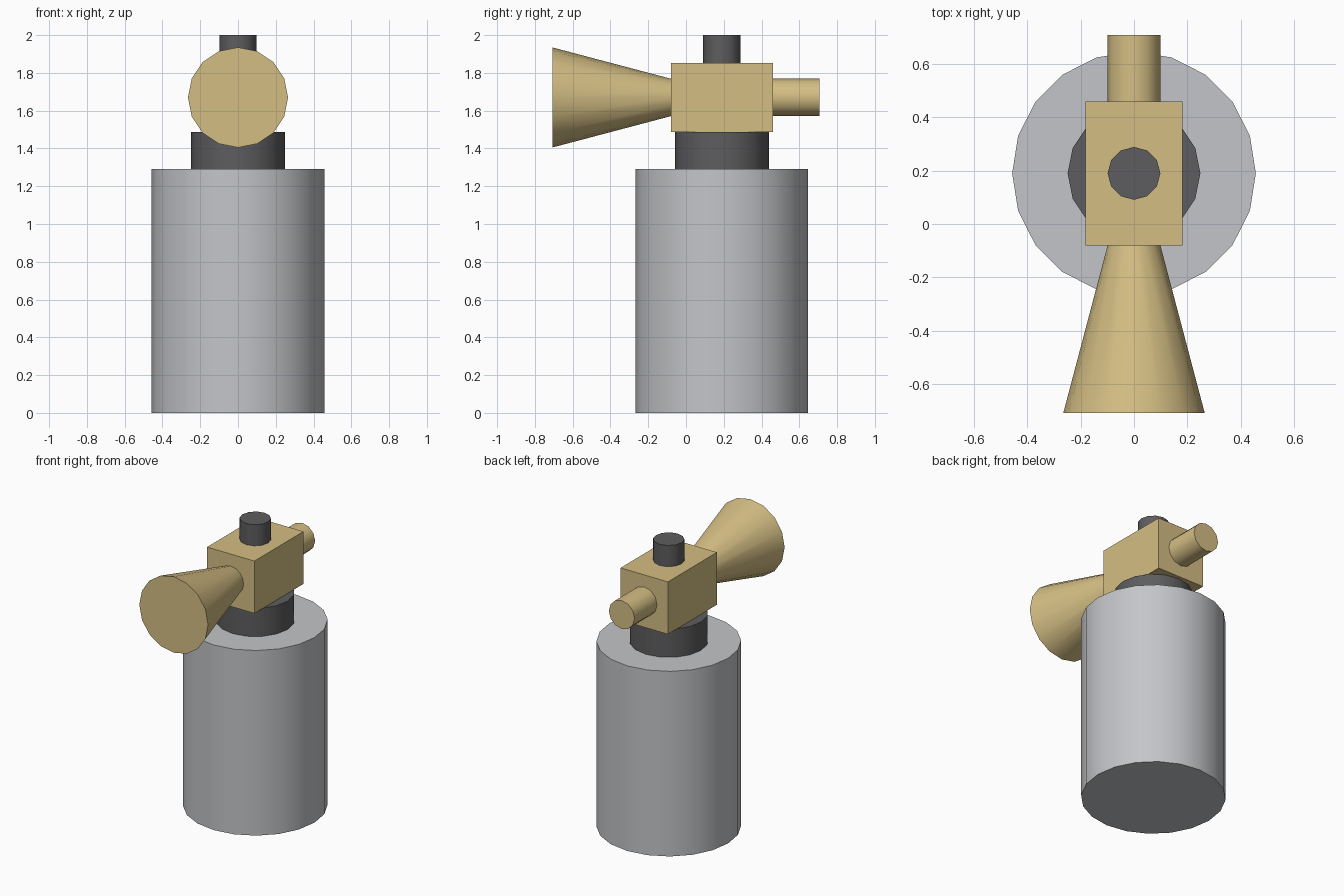
import bpy
import math

cube = bpy.data.objects.get("Cube")
if cube:
    bpy.data.objects.remove(cube, do_unlink=True)


def material(name, rgb):
    mat = bpy.data.materials.new(name)
    mat.use_nodes = True
    color = (*rgb, 1.0)
    mat.diffuse_color = color
    mat.node_tree.nodes["Principled BSDF"].inputs["Base Color"].default_value = color
    return mat


steel = material("light grey", (0.55, 0.56, 0.58))
brass = material("brass", (0.66, 0.515, 0.23))
black = material("dark grey", (0.11, 0.11, 0.115))

AXIS_Y = 0.19   # vertical centreline of the canister
HORN_Z = 1.67   # height of the horn's axis


def tube(name, mat, sides, start, end, r_start, r_end, along_y=False):
    """Capped round part running upwards, or towards the front along y."""
    mid, length = (start + end) / 2, abs(end - start)
    bpy.ops.mesh.primitive_cone_add(
        vertices=sides, radius1=r_start, radius2=r_end, depth=length,
        location=(0, mid, HORN_Z) if along_y else (0, AXIS_Y, mid),
        rotation=(math.pi / 2 if along_y else 0, 0, 0))
    obj = bpy.context.object
    obj.name = name
    obj.data.materials.append(mat)
    bpy.ops.object.shade_smooth_by_angle(angle=math.radians(40))
    return obj


# Canister, collar and push button
tube("canister", steel, 20, 0, 1.29, 0.457, 0.457)
tube("collar", black, 16, 1.29, 1.487, 0.249, 0.249)
tube("button", black, 12, 1.852, 2.0, 0.099, 0.099)

# Valve block
bpy.ops.mesh.primitive_cube_add(size=1, location=(0, AXIS_Y, HORN_Z))
block = bpy.context.object
block.name = "valve_block"
block.scale = (0.365, 0.54, 0.365)
bpy.ops.object.transform_apply(location=False, rotation=False, scale=True)
block.data.materials.append(brass)

# Flared horn in front, short pipe behind
tube("horn", brass, 16, -0.08, -0.708, 0.099, 0.265, along_y=True)
tube("rear_pipe", brass, 12, 0.708, 0.46, 0.099, 0.099, along_y=True)
